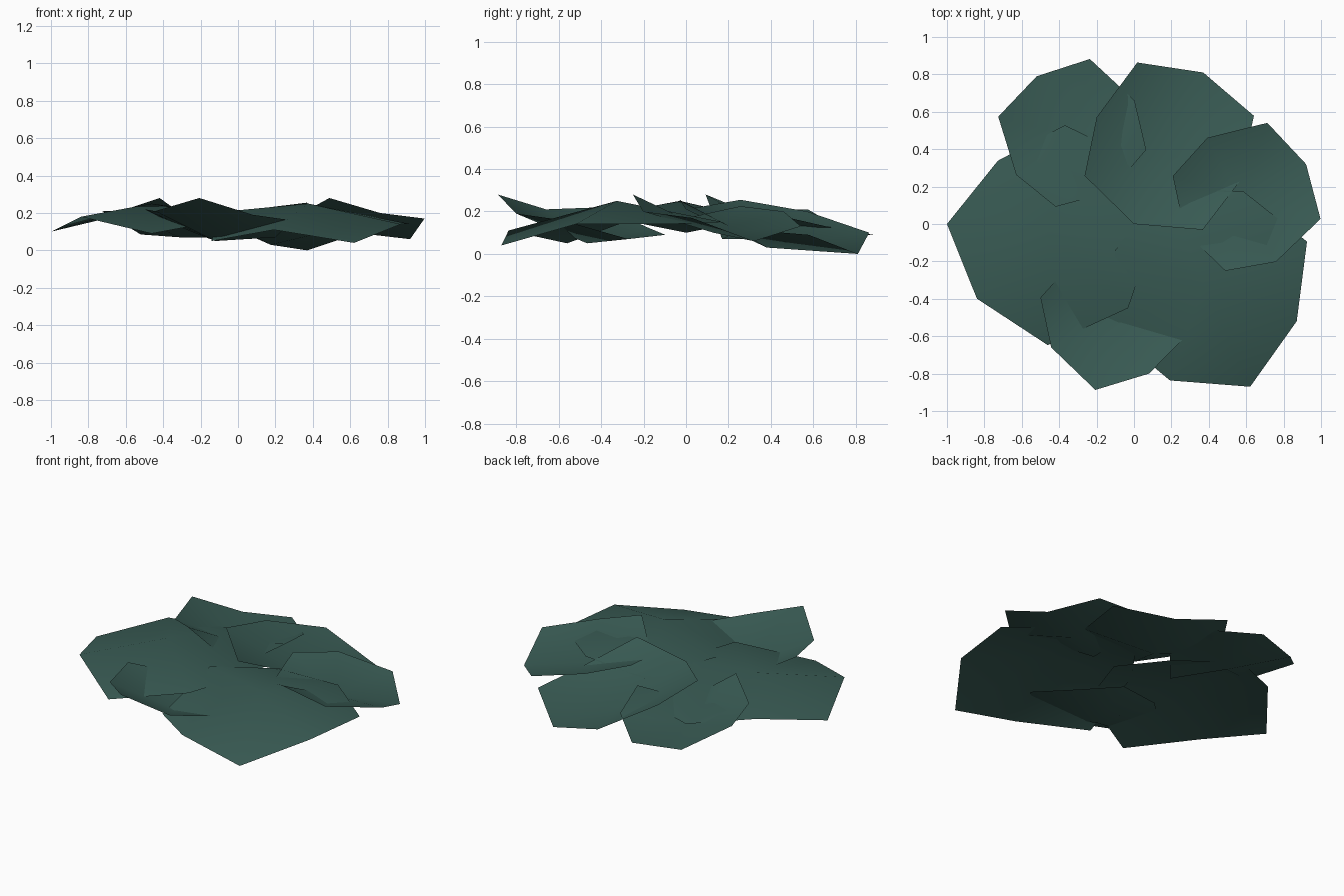
import bpy
import bmesh
from mathutils import Vector

cube = bpy.data.objects.get("Cube")
if cube:
    bpy.data.objects.remove(cube)

# One dark green for every leaf
green = bpy.data.materials.new("dark_leaf_green")
green.use_nodes = True
colour = (0.04, 0.103, 0.087, 1)
green.diffuse_color = colour
shader = green.node_tree.nodes["Principled BSDF"]
shader.inputs["Base Color"].default_value = colour
shader.inputs["Roughness"].default_value = 0.9

# Half outlines from lobe to shoulder: distance along the midrib, half width
NARROW = [(.12, .39), (.47, .51), (.90, .395)]
HEART = [(.14, .39), (.49, .47), (.89, .385)]
EVEN = [(.11, .39), (.505, .52), (.90, .40)]


def leaf(name, base, tip, heights, left=NARROW, right=NARROW, hub=.47):
    """Leaf fanned around a hub on its midrib.
    Heights run: base, up the left side, tip, down the right side, hub."""
    base, tip = Vector(base), Vector(tip)
    along = tip - base
    across = Vector((-along.y, along.x))

    def place(a, w):
        return base + along * a + across * w

    points = [base, *(place(a, w) for a, w in left), tip,
              *(place(a, -w) for a, w in reversed(right)), place(hub, 0)]
    bm = bmesh.new()
    verts = [bm.verts.new((p.x, p.y, z)) for p, z in zip(points, heights)]
    rim, middle = verts[:-1], verts[-1]
    for i, v in enumerate(rim):
        face = bm.faces.new((middle, rim[(i + 1) % len(rim)], v))
        face.smooth = True
    mesh = bpy.data.meshes.new(name)
    bm.to_mesh(mesh)
    bm.free()
    mesh.flip_normals()
    mesh.materials.append(green)
    obj = bpy.data.objects.new(name, mesh)
    bpy.context.collection.objects.link(obj)


# Two broad arched leaves and a cupped one that overlap at the centre
leaf("broad_leaf_right", (.10, -.06), (-1, 0),
     (.17, .17, .09, .18, .10, .165, .11, .065, .25),
     left=[(.10, .36), (.48, .56), (.835, .354)],
     right=[(.11, .366), (.455, .51), (.77, .32)], hub=.51)
leaf("broad_leaf_front", (-.10, -.14), (.87, -.52),
     (.205, .13, .15, .14, .14, .04, .11, .05, .25),
     left=EVEN, right=EVEN, hub=.49)
leaf("cupped_leaf_back", (0, 0), (.37, .81),
     (.21, .255, .20, .10, 0, .09, .12, .255, .03),
     left=HEART, right=HEART)

# Three small leaves tucked between them
leaf("small_leaf_back", (-.13, .17), (-.52, .79),
     (.07, .28, .21, .21, .085, .09, .13, .19, .07))
leaf("small_leaf_left", (.27, -.04), (.92, .32),
     (.16, .225, .20, .13, .06, .17, .20, .28, .10))
leaf("small_leaf_front", (-.30, -.17), (.08, -.80),
     (.12, .09, .07, .16, .19, .28, .21, .22, .05))
